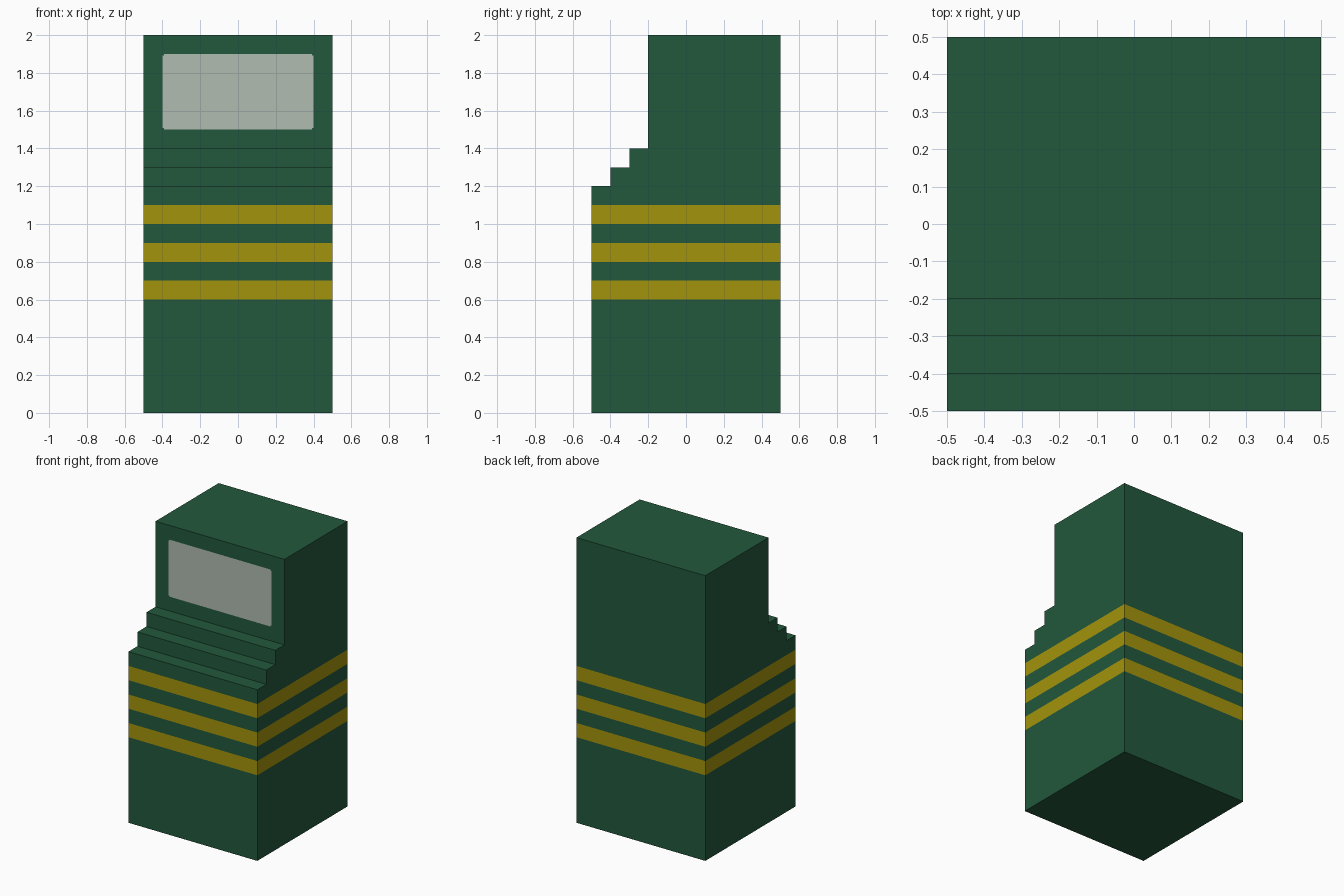
import bpy
import bmesh
from mathutils import Vector

cube = bpy.data.objects.get("Cube")
if cube:
    bpy.data.objects.remove(cube, do_unlink=True)


def make_material(name, rgb):
    mat = bpy.data.materials.new(name)
    mat.use_nodes = True
    mat.diffuse_color = (*rgb, 1)
    mat.node_tree.nodes["Principled BSDF"].inputs["Base Color"].default_value = (*rgb, 1)
    return mat


GREEN, YELLOW, GREY = range(3)
materials = [
    make_material("dark green", (0.0160, 0.0976, 0.0452)),
    make_material("mustard yellow", (0.371, 0.296, 0.0037)),
    make_material("pale grey", (0.434, 0.503, 0.434)),
]

# Side profile (y, z): tall cabinet with three steps below the screen
profile = [(0.5, 0), (0.5, 2), (-0.2, 2), (-0.2, 1.4), (-0.3, 1.4),
           (-0.3, 1.3), (-0.4, 1.3), (-0.4, 1.2), (-0.5, 1.2), (-0.5, 0)]
STRIPES = [(0.6, 0.7), (0.8, 0.9), (1.0, 1.1)]
SCREEN_Y, NOTCH = -0.2, 0.008

# Extrude the profile across the width
bm = bmesh.new()
side = bm.faces.new([bm.verts.new((-0.5, y, z)) for y, z in profile])
ext = bmesh.ops.extrude_face_region(bm, geom=[side])
bmesh.ops.translate(bm, vec=(1, 0, 0),
                    verts=[g for g in ext["geom"] if isinstance(g, bmesh.types.BMVert)])
bmesh.ops.recalc_face_normals(bm, faces=bm.faces)


def cut(faces, co, normal):
    edges = {e for f in faces for e in f.edges}
    verts = {v for f in faces for v in f.verts}
    bmesh.ops.bisect_plane(bm, geom=list(faces) + list(edges) + list(verts),
                           plane_co=co, plane_no=normal)


def screen_panel():
    return [f for f in bm.faces if f.normal.y < -0.9
            and abs(f.calc_center_median().y - SCREEN_Y) < 1e-4]


# Cut the stripe bands right around the body
for z in (z for band in STRIPES for z in band):
    cut(bm.faces[:], Vector((0, 0, z)), Vector((0, 0, 1)))

# Cut the screen, with tiny notched corners, into the upper front face
for x in (-0.4, -0.4 + NOTCH, 0.4 - NOTCH, 0.4):
    cut(screen_panel(), Vector((x, 0, 0)), Vector((1, 0, 0)))
for z in (1.5, 1.5 + NOTCH, 1.9 - NOTCH, 1.9):
    cut(screen_panel(), Vector((0, 0, z)), Vector((0, 0, 1)))

# Colour the screen and the stripes by position
for f in screen_panel():
    c = f.calc_center_median()
    dx, dz = abs(c.x), abs(c.z - 1.7)
    corner = dx > 0.4 - NOTCH and dz > 0.2 - NOTCH
    if dx < 0.4 and dz < 0.2 and not corner:
        f.material_index = GREY
for f in bm.faces:
    zs = [v.co.z for v in f.verts]
    if abs(f.normal.z) < 0.5 and any(
            min(zs) > a - 1e-4 and max(zs) < b + 1e-4 for a, b in STRIPES):
        f.material_index = YELLOW

mesh = bpy.data.meshes.new("cabinet_body")
bm.to_mesh(mesh)
bm.free()
for mat in materials:
    mesh.materials.append(mat)
body = bpy.data.objects.new("cabinet_body", mesh)
bpy.context.collection.objects.link(body)
